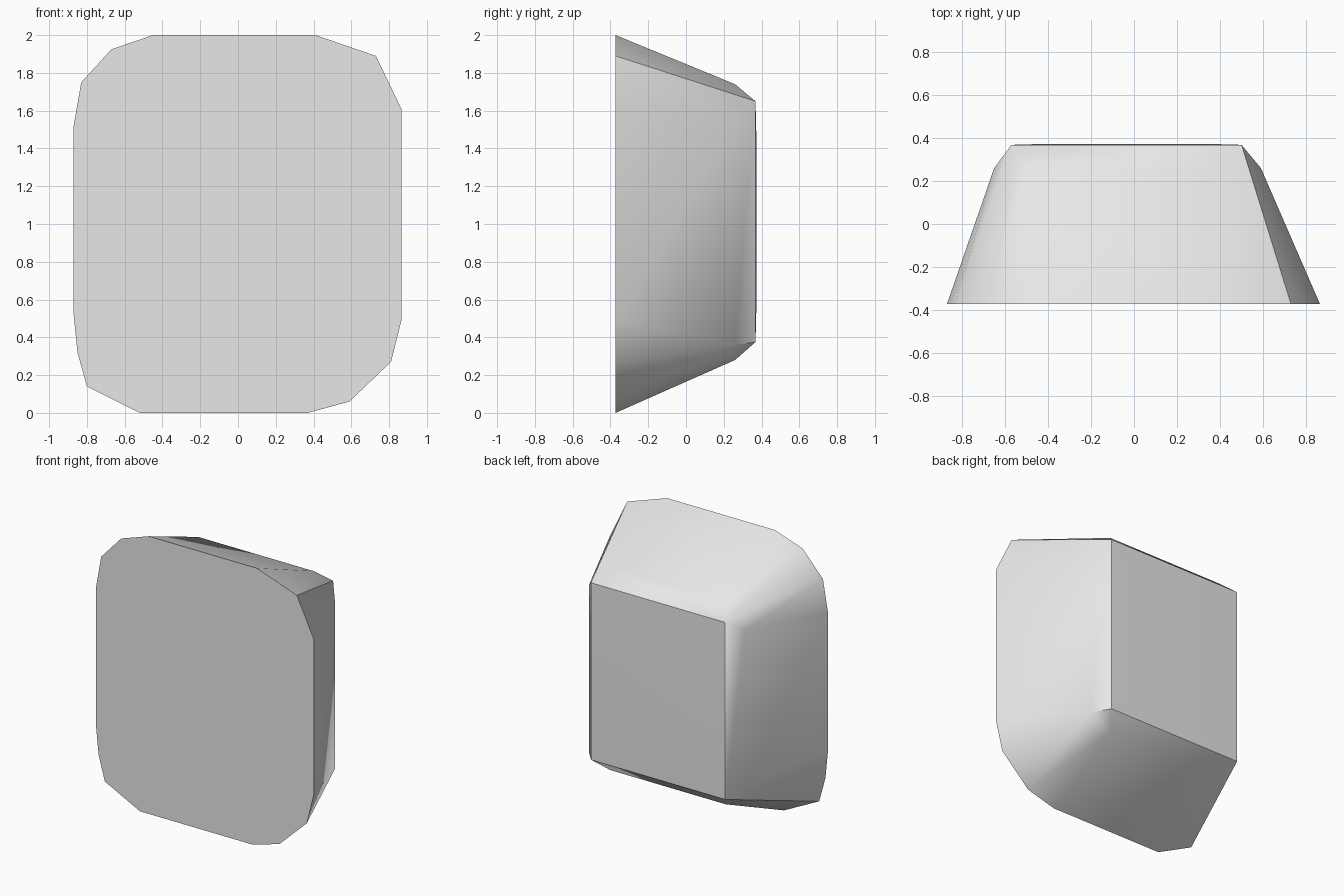
import bpy
import bmesh
import math

cube = bpy.data.objects.get("Cube")
if cube:
    bpy.data.objects.remove(cube, do_unlink=True)

# Cross-sections (x, z) from the broad front to the narrow back
front_rim = [(-0.45, 2), (0.41, 2), (0.73, 1.89), (0.865, 1.61), (0.865, 0.49),
             (0.81, 0.27), (0.59, 0.06), (0.37, 0), (-0.52, 0), (-0.8, 0.14),
             (-0.85, 0.32), (-0.87, 0.52), (-0.87, 1.52), (-0.83, 1.75), (-0.67, 1.925)]
shoulder = [(-0.5, 1.74), (0.42, 1.74), (0.59, 1.57), (0.59, 0.36),
            (0.42, 0.28), (-0.5, 0.28), (-0.65, 0.45), (-0.65, 1.57)]
back_edge = [(-0.57, 1.65), (0.5, 1.65), (0.5, 0.375), (-0.57, 0.375)]
back_crown = [(-0.4, 1.45), (0.33, 1.45), (0.33, 0.57), (-0.4, 0.57)]

sections = [(-0.373, front_rim), (0.26, shoulder), (0.368, back_edge), (0.373, back_crown)]

# Tapered block wrapped around the sections
bm = bmesh.new()
for y, outline in sections:
    for x, z in outline:
        bm.verts.new((x, y, z))
result = bmesh.ops.convex_hull(bm, input=bm.verts[:])
loose = [v for v in bm.verts if not v.link_faces]
bmesh.ops.delete(bm, geom=loose, context='VERTS')
bmesh.ops.dissolve_limit(bm, angle_limit=math.radians(0.2), verts=bm.verts[:], edges=bm.edges[:])
bmesh.ops.recalc_face_normals(bm, faces=bm.faces[:])
mesh = bpy.data.meshes.new("tapered_block")
bm.to_mesh(mesh)
bm.free()

block = bpy.data.objects.new("tapered_block", mesh)
bpy.context.collection.objects.link(block)

# Single plain grey
grey = bpy.data.materials.new("light_grey")
grey.use_nodes = True
colour = (0.8, 0.8, 0.8, 1)
grey.diffuse_color = colour
grey.node_tree.nodes["Principled BSDF"].inputs["Base Color"].default_value = colour
mesh.materials.append(grey)

# Soft sides, crisp front and back rims
bpy.ops.object.select_all(action='DESELECT')
block.select_set(True)
bpy.context.view_layer.objects.active = block
bpy.ops.object.shade_smooth_by_angle(angle=math.radians(32))
